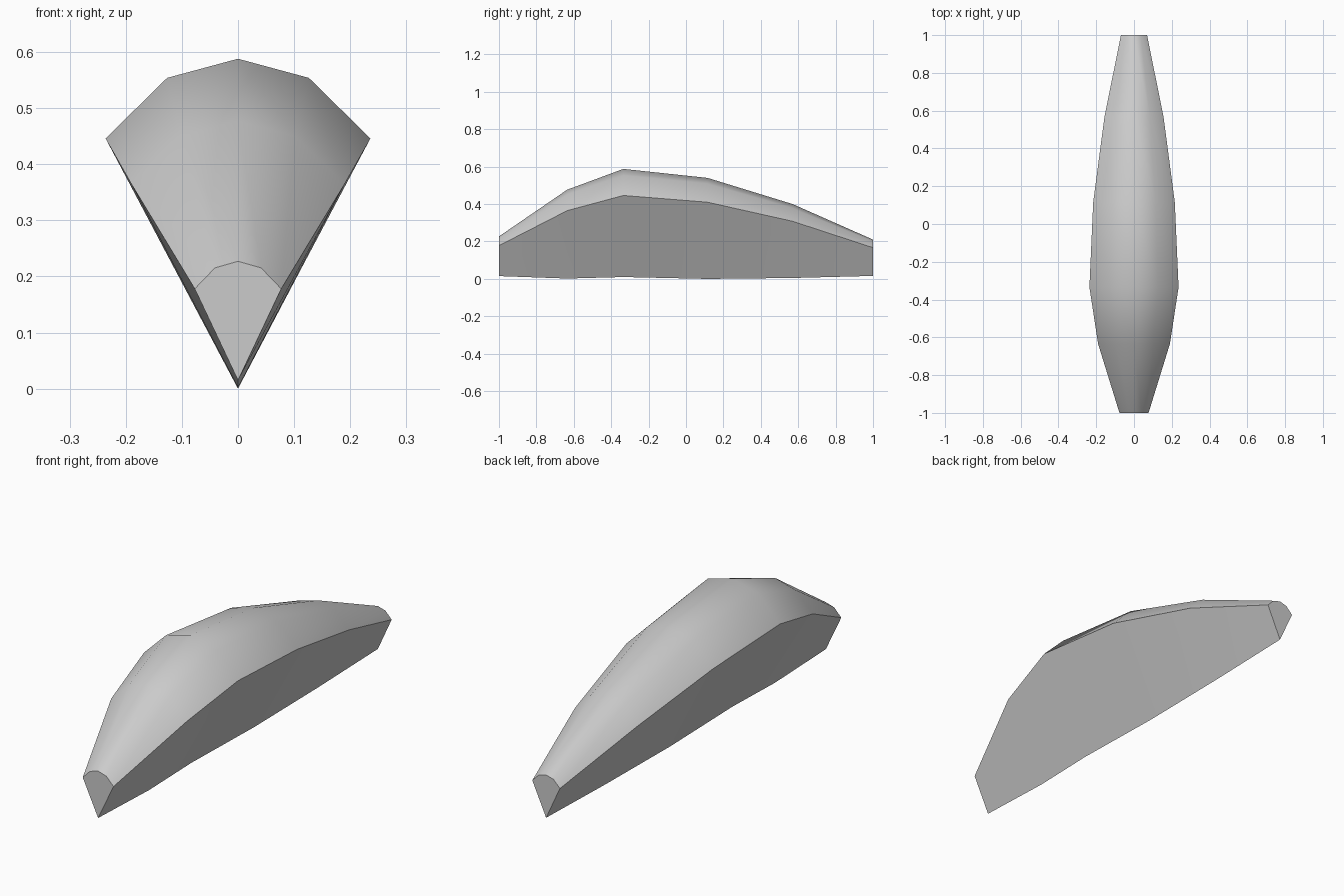
import bpy, bmesh, math

if "Cube" in bpy.data.objects:
    bpy.data.objects.remove(bpy.data.objects["Cube"])

# Stations along the length: y, keel z, side half-width, side z, crown z
STATIONS = [
    (-1.00, 0.015, 0.077, 0.178, 0.227),
    (-0.635, 0.002, 0.190, 0.365, 0.477),
    (-0.335, 0.010, 0.236, 0.446, 0.588),
    (0.115, 0.000, 0.216, 0.410, 0.540),
    (0.57, 0.005, 0.156, 0.308, 0.400),
    (1.00, 0.016, 0.069, 0.167, 0.210),
]


def section(bm, y, keel, w, side, crown):
    """Six-sided teardrop section: keel, right side, shoulder, crown, mirrored left."""
    shoulder = side + (crown - side) * 0.76
    half = [(w, side), (w * 0.535, shoulder)]
    pts = [(0, keel)] + half + [(0, crown)] + [(-x, z) for x, z in reversed(half)]
    return [bm.verts.new((x, y, z)) for x, z in pts]


# Tapered body, lofted through the sections
bm = bmesh.new()
rings = [section(bm, *s) for s in STATIONS]
for a, b in zip(rings, rings[1:]):
    for i in range(6):
        j = (i + 1) % 6
        bm.faces.new((a[i], a[j], b[j], b[i]))

# Flat end caps
bm.faces.new(rings[0])
bm.faces.new(rings[-1])
bmesh.ops.recalc_face_normals(bm, faces=bm.faces)

mesh = bpy.data.meshes.new("tapered_body")
bm.to_mesh(mesh)
bm.free()
body = bpy.data.objects.new("tapered_body", mesh)
bpy.context.collection.objects.link(body)

# Soft along the crown, crisp at the side edges, keel and ends
bpy.context.view_layer.objects.active = body
body.select_set(True)
bpy.ops.object.shade_smooth_by_angle(angle=math.radians(30))
